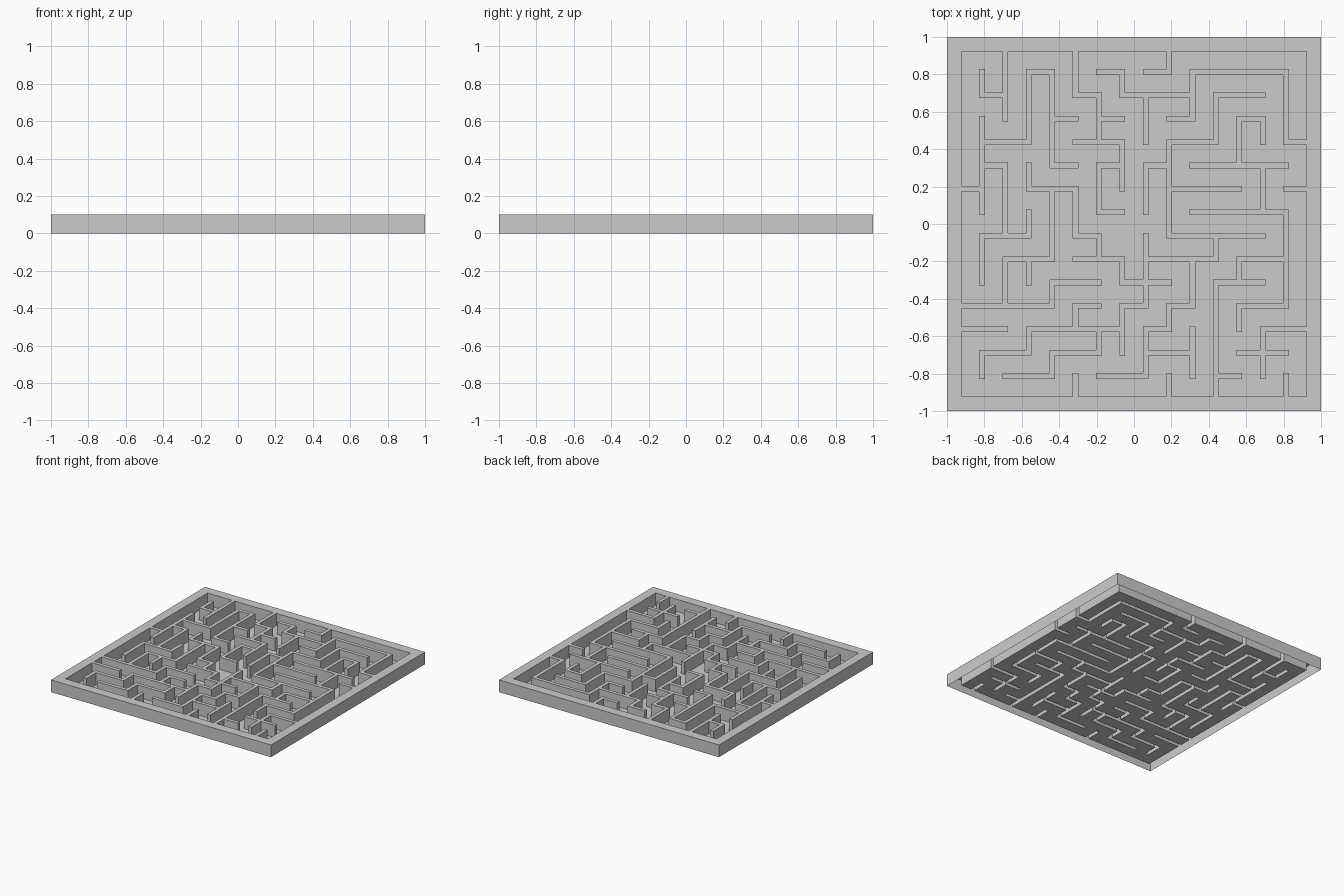
import bpy, bmesh

if "Cube" in bpy.data.objects:
    bpy.data.objects.remove(bpy.data.objects["Cube"])

N, PITCH, HALF, HEIGHT = 15, 0.125, 0.015, 0.10

# Wall runs on the maze grid: line index -> (start, end), counted from the back left corner
ROWS = {
    1: [(3, 4), (6, 7), (8, 9), (10, 14)],
    2: [(1, 2), (5, 6), (7, 10), (11, 13)],
    3: [(4, 5), (6, 7), (9, 10), (12, 13)],
    4: [(1, 3), (5, 7), (9, 11), (14, 15)],
    5: [(1, 2), (4, 5), (6, 7), (8, 9), (10, 14)],
    6: [(0, 1), (3, 5), (9, 12), (14, 15)],
    7: [(6, 7), (10, 14)],
    8: [(1, 3), (5, 6), (9, 13)],
    9: [(2, 4), (5, 7), (8, 11), (12, 14)],
    10: [(4, 6), (7, 9), (11, 13)],
    11: [(0, 4), (5, 6), (7, 8), (9, 10), (12, 14)],
    12: [(0, 2), (3, 7), (8, 9), (13, 15)],
    13: [(1, 3), (4, 6), (8, 10), (12, 14)],
    14: [(2, 4), (6, 8), (11, 12)],
}
COLUMNS = {
    1: [(1, 2), (3, 7), (8, 10), (13, 14)],
    2: [(0, 3), (5, 8), (9, 11)],
    3: [(1, 4), (5, 6), (7, 8), (9, 10), (12, 13)],
    4: [(1, 5), (6, 9), (10, 11), (13, 14)],
    5: [(0, 2), (6, 8), (11, 12), (14, 15)],
    6: [(2, 4), (5, 7), (8, 9), (12, 13)],
    7: [(1, 2), (4, 6), (9, 10), (11, 13)],
    8: [(2, 4), (5, 7), (8, 11), (12, 14)],
    9: [(0, 1), (4, 8), (11, 12), (14, 15)],
    10: [(1, 3), (9, 11), (12, 14)],
    11: [(2, 4), (8, 9), (10, 15)],
    12: [(3, 5), (9, 10), (11, 12)],
    13: [(3, 4), (5, 7), (12, 14)],
    14: [(1, 4), (7, 11), (14, 15)],
}

# Strip edges: thin strips carry walls, wide strips are corridors, outer strips are the rim
edges = [-1.0]
for k in range(N + 1):
    c = (k - N / 2) * PITCH
    if k > 0:
        edges.append(c - HALF)
    if k < N:
        edges.append(c + HALF)
edges.append(1.0)
S = 2 * N + 1

# Mark which strip cells are raised
last = S - 1
solid = {(i, j) for i in range(S) for j in range(S) if i in (0, last) or j in (0, last)}
for line, runs in ROWS.items():
    for a, b in runs:
        solid |= {(i, 2 * line) for i in range(2 * a, 2 * b + 1)}
for line, runs in COLUMNS.items():
    for a, b in runs:
        solid |= {(2 * line, j) for j in range(2 * a, 2 * b + 1)}

# One folded sheet: floor, wall sides and wall tops, with the walls hollow underneath
bm = bmesh.new()
cache = {}


def vert(x, y, z):
    key = (round(x, 4), round(y, 4), round(z, 4))
    if key not in cache:
        cache[key] = bm.verts.new(key)
    return cache[key]


for i in range(S):
    for j in range(S):
        x0, x1 = edges[i], edges[i + 1]
        y0, y1 = -edges[j + 1], -edges[j]
        ring = [(x0, y0), (x1, y0), (x1, y1), (x0, y1)]
        raised = (i, j) in solid
        bm.faces.new([vert(x, y, HEIGHT if raised else 0) for x, y in ring])
        if not raised:
            continue
        # sides in the order front, right, back, left
        for s, (di, dj) in enumerate([(0, 1), (1, 0), (0, -1), (-1, 0)]):
            if (i + di, j + dj) not in solid:
                p, q = ring[s], ring[(s + 1) % 4]
                bm.faces.new([vert(*p, 0), vert(*q, 0), vert(*q, HEIGHT), vert(*p, HEIGHT)])

mesh = bpy.data.meshes.new("maze_board")
bm.to_mesh(mesh)
bm.free()
bpy.context.collection.objects.link(bpy.data.objects.new("maze_board", mesh))
